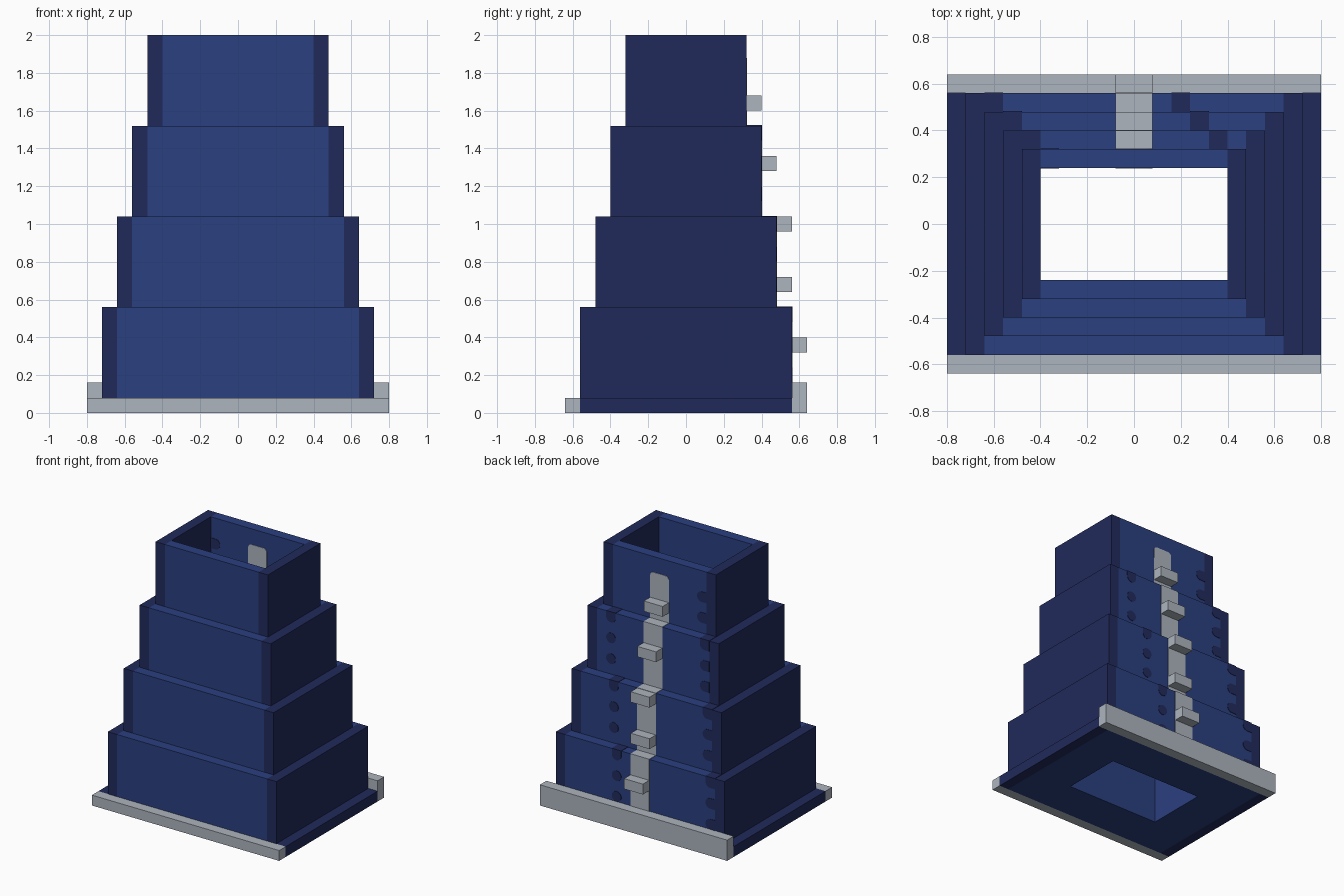
import bpy, bmesh
from math import cos, sin, pi

cube = bpy.data.objects.get("Cube")
if cube:
    bpy.data.objects.remove(cube, do_unlink=True)


def material(name, rgb):
    m = bpy.data.materials.new(name)
    m.use_nodes = True
    m.diffuse_color = (*rgb, 1)
    m.node_tree.nodes["Principled BSDF"].inputs["Base Color"].default_value = (*rgb, 1)
    return m


BLUE = material("wall blue", (0.024, 0.05, 0.216))
NAVY = material("dark navy", (0.015, 0.023, 0.105))
GREY = material("pale grey", (0.42, 0.46, 0.515))

U = 0.08                      # wall thickness and grid unit
HOLE_X, HOLE_Y = 5 * U, 3 * U  # half size of the central shaft
POKE = 0.003                  # how far inlays stand proud


def finish(bm, name, mat):
    bmesh.ops.recalc_face_normals(bm, faces=bm.faces)
    mesh = bpy.data.meshes.new(name)
    bm.to_mesh(mesh)
    bm.free()
    mesh.materials.append(mat)
    obj = bpy.data.objects.new(name, mesh)
    bpy.context.collection.objects.link(obj)
    return obj


def box(name, mat, x0, x1, y0, y1, z0, z1):
    bm = bmesh.new()
    for v in bmesh.ops.create_cube(bm, size=1)["verts"]:
        v.co.x = x1 if v.co.x > 0 else x0
        v.co.y = y1 if v.co.y > 0 else y0
        v.co.z = z1 if v.co.z > 0 else z0
    return finish(bm, name, mat)


def ring(name, mat, w, d, z0, z1):
    """Block with the rectangular shaft running through it."""
    bm = bmesh.new()

    def loop(a, b, z):
        return [bm.verts.new((sx * a, sy * b, z))
                for sx, sy in ((1, 1), (-1, 1), (-1, -1), (1, -1))]

    loops = [loop(w, d, z0), loop(w, d, z1), loop(HOLE_X, HOLE_Y, z1), loop(HOLE_X, HOLE_Y, z0)]
    for a, b in zip(loops, loops[1:] + loops[:1]):
        for i in range(4):
            j = (i + 1) % 4
            bm.faces.new((a[i], a[j], b[j], b[i]))
    return finish(bm, name, mat)


def inlay(name, mat, x0, x1, z0, z1, y0, y1, radii):
    """Rounded panel through a wall; radii run counter-clockwise from +x +z."""
    pts = []
    corners = ((x1, z1, -1, -1), (x0, z1, 1, -1), (x0, z0, 1, 1), (x1, z0, -1, 1))
    for k, ((x, z, sx, sz), r) in enumerate(zip(corners, radii)):
        if not r:
            pts.append((x, z))
            continue
        for s in range(4):
            a = (k + s / 4 + 0.125) * pi / 2
            pts.append((x + sx * r + r * cos(a), z + sz * r + r * sin(a)))
    bm = bmesh.new()
    face = bm.faces.new([bm.verts.new((x, y0, z)) for x, z in pts])
    out = bmesh.ops.extrude_face_region(bm, geom=[face])["geom"]
    for v in out:
        if isinstance(v, bmesh.types.BMVert):
            v.co.y = y1
    return finish(bm, name, mat)


# Base: slab, dark side skids, pale front and back bars
ring("base_slab", BLUE, 9 * U, 7 * U, 0, U)
for side, s in (("left", 1), ("right", -1)):
    a, b = sorted((s * 9 * U, s * 10 * U))
    box(f"base_skid_{side}", NAVY, a, b, -7 * U, 7 * U, 0, U)
box("front_bar", GREY, -10 * U, 10 * U, -8 * U, -7 * U, 0, U)
box("back_bar", GREY, -10 * U, 10 * U, 7 * U, 8 * U, 0, 2 * U)

# Four stacked tiers
for t in range(4):
    w, d = (9 - t) * U, (7 - t) * U
    z0 = U + 6 * U * t
    z1 = z0 + 6 * U
    top_tier = t == 3
    if top_tier:
        box("tier_3_front", BLUE, -HOLE_X, HOLE_X, -d, -HOLE_Y, z0, z1)
        box("tier_3_back", BLUE, -HOLE_X, HOLE_X, HOLE_Y, d, z0, z1)
    else:
        ring(f"tier_{t}_core", BLUE, w - U, d, z0, z1)
    for side, s in (("left", 1), ("right", -1)):
        a, b = sorted((s * w, s * (w - U)))
        box(f"tier_{t}_wall_{side}", NAVY, a, b, -d, d, z0, z1)

    # Pale strip up the back, showing on the ledges and inside the top tier
    y0, y1 = d - U - (POKE if top_tier else 0), d + POKE
    strip_top = z1 - 1.5 * U if top_tier else z1 + POKE
    r = 0.03 if top_tier else 0
    inlay(f"strip_{t}", GREY, -U, U, z0, strip_top, y0, y1, (r, r, 0, 0))

    # Dark dots and scallops on every other row of the back wall
    for row in (1, 3) if top_tier else (1, 3, 5):
        top_row = row == 5
        za = z0 + row * U
        zb = za + U + (POKE if top_row else 0)
        r, up = U / 2, 0 if top_row else U / 2
        inlay(f"scallop_{t}_{row}", NAVY, U - w, 2 * U - w, za, zb, y0, y1, (up, 0, 0, r))
        if not top_tier:
            x = (2 + t) * U
            inlay(f"dot_{t}_{row}", NAVY, x, x + U, za, zb, y0, y1, (up, up, r, r))

# Pale step blocks up the back
for i, tier in enumerate((0, 1, 1, 2, 3)):
    y, z = (7 - tier) * U, (4 + 4 * i) * U
    box(f"step_{i}", GREY, -U, U, y, y + U, z, z + U)
